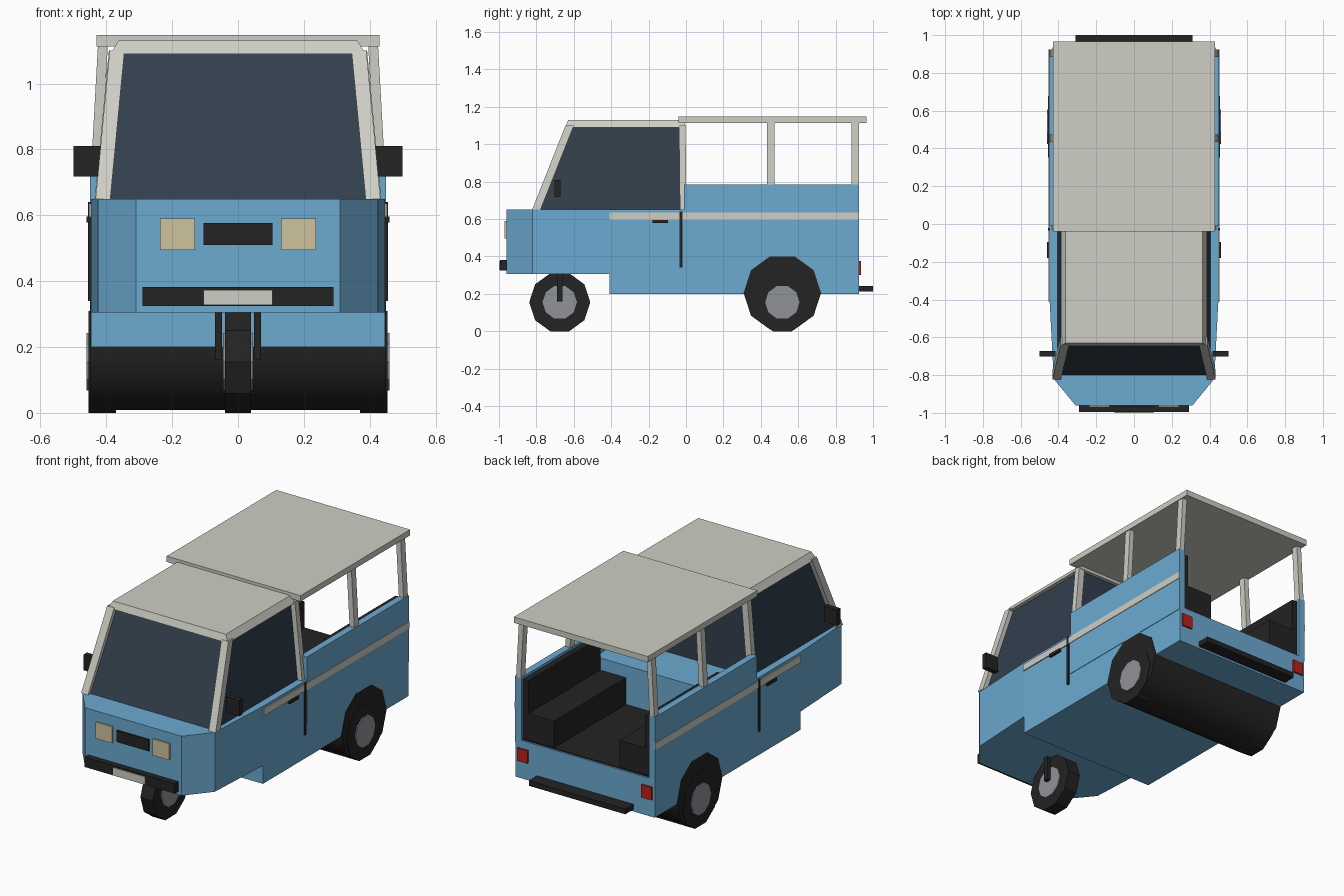
import bpy, bmesh, math
from mathutils import Vector

if "Cube" in bpy.data.objects:
    bpy.data.objects.remove(bpy.data.objects["Cube"])


def material(name, r, g, b):
    m = bpy.data.materials.new(name)
    m.diffuse_color = (r, g, b, 1)
    m.use_nodes = True
    m.node_tree.nodes["Principled BSDF"].inputs["Base Color"].default_value = m.diffuse_color
    return m


BLUE = material("body blue", 0.15, 0.40, 0.64)
WHITE = material("off white", 0.62, 0.62, 0.56)
GLASS = material("dark glass", 0.032, 0.05, 0.075)
BLACK = material("black", 0.017, 0.017, 0.017)
GREY = material("hub grey", 0.28, 0.29, 0.32)
CREAM = material("lamp cream", 0.62, 0.54, 0.34)
RED = material("lamp red", 0.5, 0.015, 0.012)


def loft(name, mat, lower, upper):
    """Solid between two matching rings of points."""
    bm = bmesh.new()
    a = [bm.verts.new(p) for p in lower]
    b = [bm.verts.new(p) for p in upper]
    n = len(a)
    bm.faces.new(a)
    bm.faces.new(b)
    for i in range(n):
        j = (i + 1) % n
        bm.faces.new((a[i], a[j], b[j], b[i]))
    bmesh.ops.recalc_face_normals(bm, faces=bm.faces)
    me = bpy.data.meshes.new(name)
    bm.to_mesh(me)
    bm.free()
    me.materials.append(mat)
    ob = bpy.data.objects.new(name, me)
    bpy.context.collection.objects.link(ob)
    return ob


def rect(x0, x1, y0, y1, z):
    return [(x0, y0, z), (x1, y0, z), (x1, y1, z), (x0, y1, z)]


def box(name, mat, x0, x1, y0, y1, z0, z1):
    return loft(name, mat, rect(x0, x1, y0, y1, z0), rect(x0, x1, y0, y1, z1))


def pair(name, mat, x0, x1, *rest):
    """Box on the right side and its mirror image on the left."""
    box("right_" + name, mat, x0, x1, *rest)
    box("left_" + name, mat, -x1, -x0, *rest)


def post(name, mat, foot, head, wx, wy):
    """Leaning rectangular post, built on both sides."""
    for side, s in (("right_", 1), ("left_", -1)):
        rings = [rect(s * p[0] - wx / 2, s * p[0] + wx / 2, p[1] - wy / 2, p[1] + wy / 2, p[2])
                 for p in (foot, head)]
        loft(side + name, mat, *rings)


def disc(name, mat, x0, x1, y, z, r, sides=10):
    ring = [(y + r * math.cos(i * math.tau / sides), z + r * math.sin(i * math.tau / sides))
            for i in range(sides)]
    return loft(name, mat, [(x0, *p) for p in ring], [(x1, *p) for p in ring])


# Lower body: tapered nose, cab block, open rear tub
plan = [(-0.31, -0.96), (0.31, -0.96), (0.425, -0.82), (0.447, -0.40),
        (-0.447, -0.40), (-0.425, -0.82)]
loft("nose", BLUE, [(x, y, 0.305) for x, y in plan], [(x, y, 0.65) for x, y in plan])
box("cab_block", BLUE, -0.447, 0.447, -0.41, 0.25, 0.20, 0.65)
box("rear_tub", BLUE, -0.447, 0.447, 0.25, 0.925, 0.20, 0.42)
pair("rear_wall", BLUE, 0.41, 0.45, -0.01, 0.925, 0.40, 0.785)

# Rear floor and side benches
box("rear_floor", BLACK, -0.41, 0.41, 0.25, 0.915, 0.415, 0.425)
pair("bench_seat", BLACK, 0.21, 0.41, 0.25, 0.91, 0.42, 0.58)
pair("bench_back", BLACK, 0.375, 0.411, 0.25, 0.91, 0.57, 0.77)

# Cab greenhouse
loft("cab_glass", GLASS, rect(-0.405, 0.405, -0.80, -0.015, 0.65),
     rect(-0.363, 0.363, -0.615, -0.02, 1.10))
post("front_pillar", WHITE, (0.41, -0.80, 0.65), (0.367, -0.622, 1.10), 0.045, 0.045)
post("rear_pillar", WHITE, (0.415, -0.015, 0.65), (0.372, -0.02, 1.10), 0.04, 0.035)
loft("cab_roof", WHITE, rect(-0.387, 0.387, -0.645, 0.0, 1.09),
     rect(-0.363, 0.363, -0.63, -0.01, 1.13))

# Rear canopy
box("canopy", WHITE, -0.43, 0.43, -0.04, 0.965, 1.113, 1.147)
for name, y in (("middle_post", 0.453), ("back_post", 0.905)):
    post(name, WHITE, (0.429, y, 0.78), (0.41, y, 1.12), 0.03, 0.04)

# Side trim
pair("stripe", WHITE, 0.446, 0.453, -0.41, 0.925, 0.595, 0.635)
pair("door_gap", BLACK, 0.44, 0.455, -0.035, -0.02, 0.34, 0.64)
pair("door_handle", BLACK, 0.44, 0.46, -0.18, -0.095, 0.578, 0.596)
pair("mirror", BLACK, 0.415, 0.50, -0.702, -0.672, 0.718, 0.81)

# Nose details
pair("headlight", CREAM, 0.13, 0.237, -0.97, -0.95, 0.495, 0.59)
box("grille", BLACK, -0.104, 0.104, -0.968, -0.95, 0.51, 0.577)
box("front_bumper", BLACK, -0.29, 0.29, -0.995, -0.95, 0.325, 0.382)
box("front_plate", WHITE, -0.104, 0.104, -1.0, -0.992, 0.328, 0.373)

# Tail details
pair("tail_light", RED, 0.365, 0.432, 0.92, 0.935, 0.30, 0.375)
box("rear_bumper", BLACK, -0.31, 0.31, 0.92, 1.0, 0.212, 0.242)

# Front wheel and fork
disc("front_tyre", BLACK, -0.04, 0.04, -0.675, 0.155, 0.163)
disc("front_hub", GREY, -0.046, 0.046, -0.675, 0.155, 0.092)
pair("fork_arm", BLACK, 0.048, 0.07, -0.69, -0.66, 0.16, 0.31)

# Rear wheels inside a full-width arch drum
drum = disc("rear_arch_drum", BLACK, -0.45, 0.45, 0.515, 0.205, 0.207)
bpy.context.view_layer.objects.active = drum
drum.select_set(True)
bpy.ops.object.shade_smooth_by_angle(angle=math.radians(40))
for side, s in (("right", 1), ("left", -1)):
    disc(side + "_rear_tyre", BLACK, s * 0.37, s * 0.454, 0.515, 0.155, 0.163)
    disc(side + "_rear_hub", GREY, s * 0.40, s * 0.46, 0.515, 0.155, 0.092)
